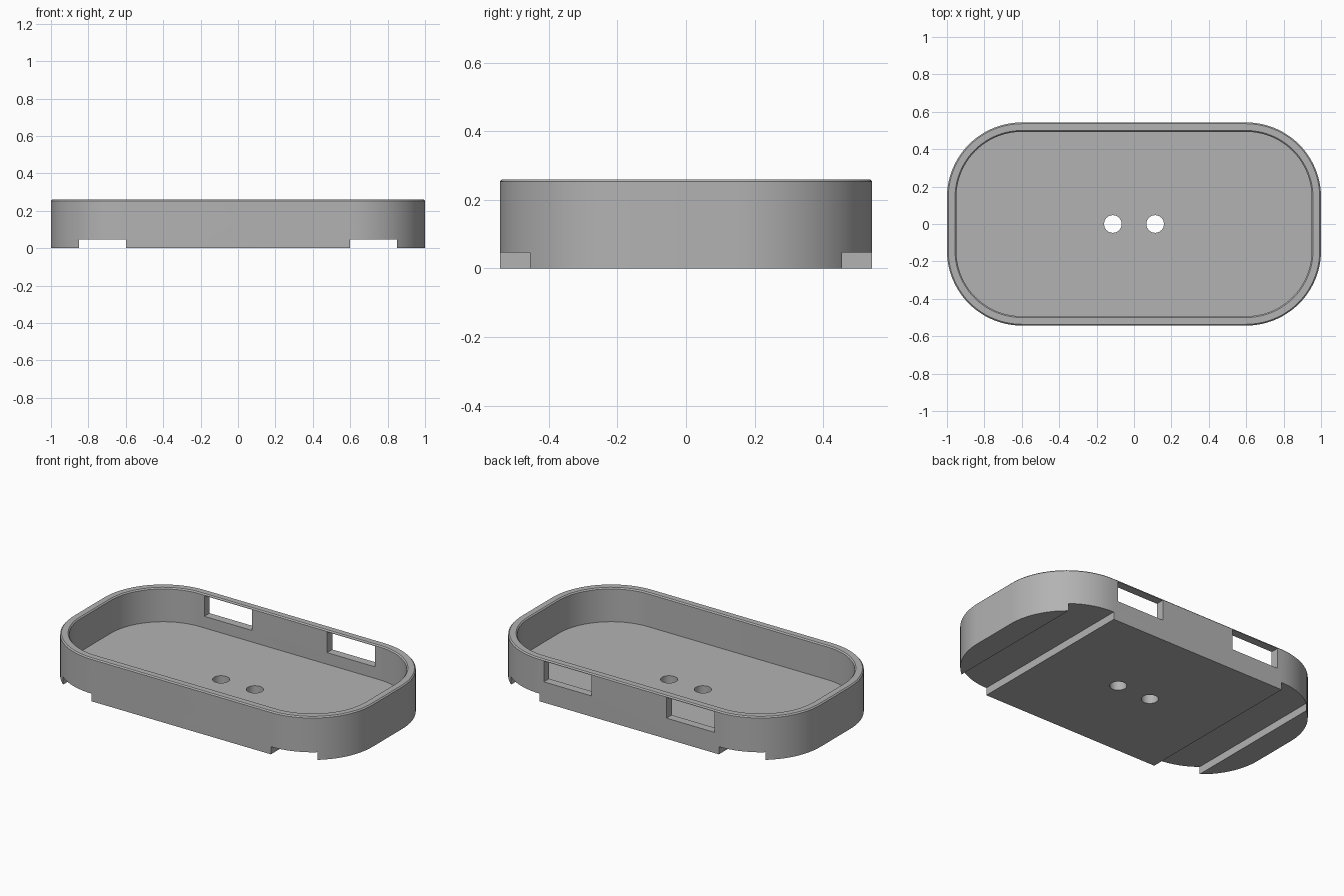
import bpy, bmesh, math
from mathutils import Matrix

cube = bpy.data.objects.get("Cube")
if cube:
    bpy.data.objects.remove(cube)

HALF_X, HALF_Y, RADIUS = 1.0, 0.543, 0.4
HEIGHT, FLOOR, WALL, EDGE = 0.26, 0.055, 0.05, 0.007

grey = bpy.data.materials.new("plain grey")
grey.use_nodes = True
grey.diffuse_color = (0.45, 0.45, 0.45, 1)
grey.node_tree.nodes["Principled BSDF"].inputs["Base Color"].default_value = grey.diffuse_color


def add_object(name, bm):
    bmesh.ops.recalc_face_normals(bm, faces=bm.faces)
    mesh = bpy.data.meshes.new(name)
    bm.to_mesh(mesh)
    bm.free()
    mesh.materials.append(grey)
    obj = bpy.data.objects.new(name, mesh)
    bpy.context.collection.objects.link(obj)
    return obj


def rounded_loop(bm, inset, z, steps=20):
    """Rounded rectangle of vertices, inset from the outer outline."""
    r = RADIUS - inset
    verts = []
    for corner, (sx, sy) in enumerate([(1, 1), (-1, 1), (-1, -1), (1, -1)]):
        for i in range(steps + 1):
            a = (corner + i / steps) * math.pi / 2
            verts.append(bm.verts.new((sx * (HALF_X - RADIUS) + r * math.cos(a),
                                       sy * (HALF_Y - RADIUS) + r * math.sin(a), z)))
    return verts


# Tray: outline swept from the underside, over the chamfered rim, to the floor
bm = bmesh.new()
section = [(0, 0), (0, HEIGHT - EDGE), (EDGE, HEIGHT), (WALL - EDGE, HEIGHT),
           (WALL, HEIGHT - EDGE), (WALL, FLOOR)]
loops = [rounded_loop(bm, inset, z) for inset, z in section]
for low, high in zip(loops, loops[1:]):
    for i in range(len(low)):
        j = (i + 1) % len(low)
        bm.faces.new((low[i], low[j], high[j], high[i]))
bm.faces.new(loops[0])
bm.faces.new(loops[-1])
tray = add_object("tray", bm)


def cut(name, bm):
    cutter = add_object(name, bm)
    cutter.hide_render = True
    mod = tray.modifiers.new(name, "BOOLEAN")
    mod.operation = "DIFFERENCE"
    mod.solver = "EXACT"
    mod.object = cutter
    bpy.context.view_layer.objects.active = tray
    bpy.ops.object.modifier_apply(modifier=name)
    bpy.data.objects.remove(cutter)


def cut_box(name, x, y, z):
    bm = bmesh.new()
    size = [b - a for a, b in (x, y, z)]
    centre = [(a + b) / 2 for a, b in (x, y, z)]
    bmesh.ops.create_cube(bm, size=1, matrix=Matrix.Translation(centre) @ Matrix.Diagonal((*size, 1)))
    cut(name, bm)


for side in (-1, 1):
    # Underside channels, back wall windows and floor holes
    cut_box("channel", sorted((side * 0.6, side * 0.85)), (-1, 1), (-0.1, 0.046))
    cut_box("window", sorted((side * 0.25, side * 0.57)), (0.4, 0.7), (0.125, 0.25))
    bm = bmesh.new()
    bmesh.ops.create_cone(bm, cap_ends=True, segments=48, radius1=0.047, radius2=0.047,
                          depth=0.4, matrix=Matrix.Translation((side * 0.113, 0, 0)))
    cut("hole", bm)

bpy.ops.object.select_all(action="DESELECT")
tray.select_set(True)
bpy.context.view_layer.objects.active = tray
bpy.ops.object.shade_smooth_by_angle(angle=math.radians(30))
